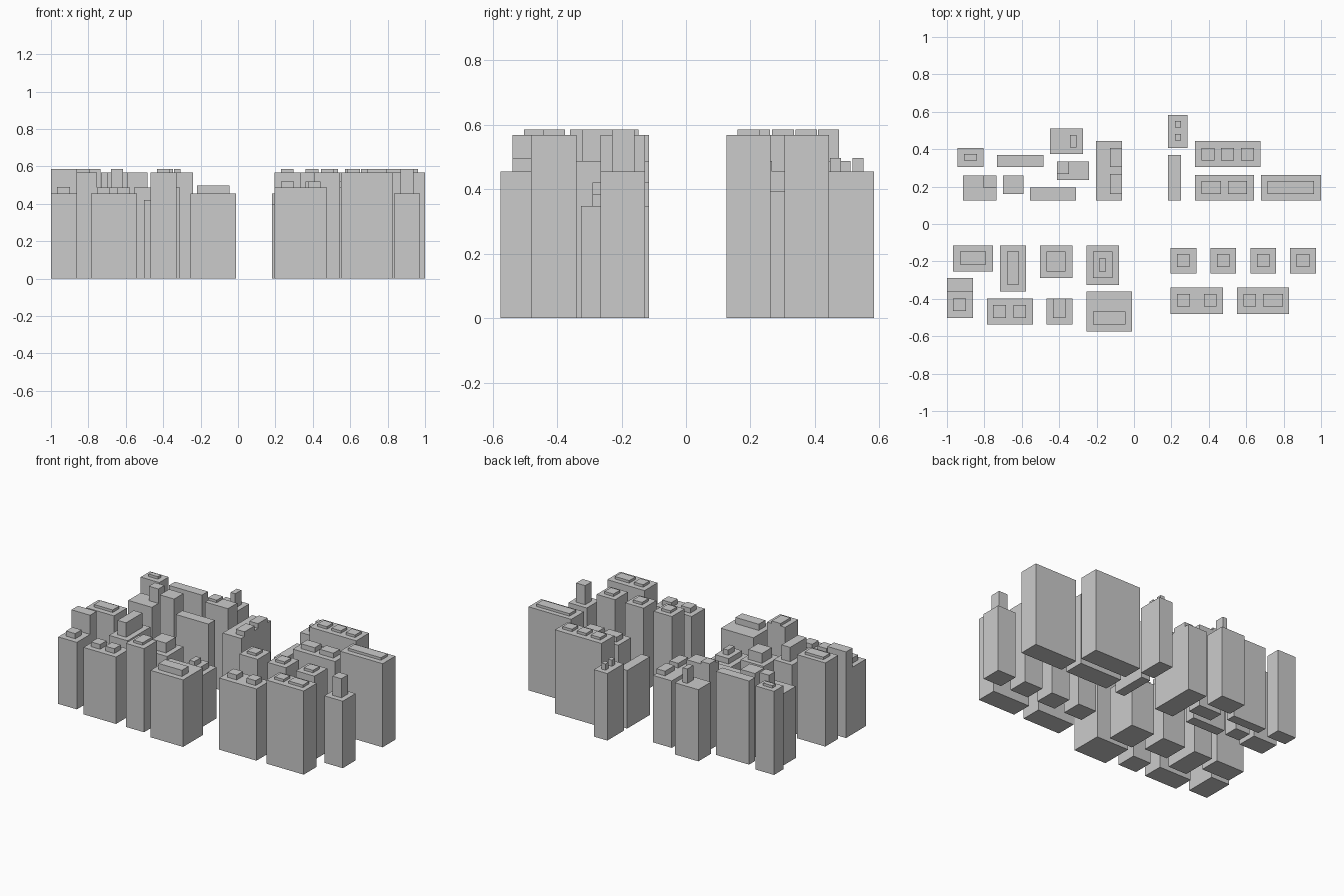
import bpy

if "Cube" in bpy.data.objects:
    bpy.data.objects.remove(bpy.data.objects["Cube"])


def box(name, x0, x1, y0, y1, z0, z1):
    """Axis-aligned block from its limits."""
    v = [(x, y, z) for z in (z0, z1) for x, y in ((x0, y0), (x1, y0), (x1, y1), (x0, y1))]
    f = [(3, 2, 1, 0), (4, 5, 6, 7), (0, 1, 5, 4), (1, 2, 6, 5), (2, 3, 7, 6), (3, 0, 4, 7)]
    me = bpy.data.meshes.new(name)
    me.from_pydata(v, [], f)
    ob = bpy.data.objects.new(name, me)
    bpy.context.collection.objects.link(ob)


def building(name, xs, ys, h, top=0, roofs=(), roof_y=None):
    """Tower of height h, with roof blocks (x ranges) sharing one y range."""
    box(name, *xs, *ys, 0, h)
    for i, rx in enumerate(roofs):
        box(f"{name}_roof_block_{i + 1}", *rx, *roof_y, h, top)


LOW, MID, HIGH, TOP = 0.455, 0.487, 0.568, 0.585

# Back left block
building("back_left_corner_tower", (-.945, -.805), (.305, .405), HIGH, TOP, [(-.91, -.84)], (.34, .373))
building("stepped_tower", (-.913, -.735), (.125, .26), MID, TOP, [(-.807, -.735)], (.195, .26))
building("back_slab", (-.733, -.485), (.305, .37), HIGH)
building("plain_tower", (-.70, -.592), (.16, .26), HIGH)
building("back_chimney_tower", (-.45, -.273), (.373, .51), MID, TOP, [(-.342, -.308)], (.41, .475))
building("corner_block_tower", (-.412, -.24), (.235, .335), HIGH, TOP, [(-.412, -.347)], (.267, .335))
building("front_slab", (-.555, -.31), (.125, .195), MID)
building("long_tower", (-.203, -.063), (.125, .443), LOW, MID, [(-.128, -.063)], (.305, .407))
box("long_tower_roof_block_2", -.128, -.063, .16, .267, LOW, MID)

# Back right block
building("twin_vent_tower", (.183, .285), (.407, .583), LOW, .497, [(.22, .25)], (.517, .55))
box("twin_vent_tower_roof_block_2", .22, .25, .447, .48, LOW, .497)
building("low_slab", (.183, .25), (.125, .37), .395)
building("triple_roof_tower", (.325, .675), (.305, .443), HIGH, TOP,
         [(.36, .43), (.465, .535), (.572, .642)], (.34, .407))
building("double_roof_tower", (.325, .642), (.125, .262), MID, .52,
         [(.36, .465), (.502, .605)], (.16, .23))
building("right_slab_tower", (.68, 1.0), (.125, .262), HIGH, TOP, [(.715, .963)], (.16, .23))

# Front left block
building("left_wide_tower", (-.967, -.755), (-.253, -.115), HIGH, TOP, [(-.93, -.79)], (-.217, -.147))
building("left_deep_tower", (-.717, -.578), (-.36, -.115), MID, TOP, [(-.68, -.615)], (-.323, -.147))
building("middle_square_tower", (-.503, -.33), (-.29, -.115), .42, MID, [(-.468, -.365)], (-.253, -.147))
building("tiered_tower", (-.255, -.08), (-.325, -.115), .348, .385, [(-.218, -.115)], (-.29, -.147))
box("tiered_tower_cap", -.187, -.15, -.255, -.185, .385, .42)
building("left_corner_tower", (-1, -.86), (-.502, -.36), LOW, .49, [(-.967, -.898)], (-.465, -.397))
building("left_corner_tower_tall_wing", (-1, -.86), (-.36, -.29), TOP)
building("front_double_tower", (-.785, -.54), (-.538, -.398), LOW, MID,
         [(-.753, -.685), (-.645, -.578)], (-.502, -.433))
building("front_narrow_tower", (-.467, -.33), (-.538, -.398), HIGH, TOP, [(-.433, -.365)], (-.502, -.398))
building("front_broad_tower", (-.255, -.01), (-.575, -.36), LOW, .497, [(-.22, -.045)], (-.538, -.467))

# Front right block: row of four, then two wide towers
for i, (x, h) in enumerate([(.195, HIGH), (.408, HIGH), (.622, HIGH), (.835, LOW)]):
    building(f"row_tower_{i + 1}", (x, x + .138), (-.265, -.127), h, TOP,
             [(x + .035, x + .103)], (-.23, -.16))
building("front_right_tower_1", (.195, .475), (-.48, -.34), MID, .52,
         [(.23, .3), (.373, .442)], (-.442, -.375))
building("front_right_tower_2", (.55, .83), (-.48, -.34), HIGH, TOP,
         [(.585, .653), (.69, .797)], (-.442, -.375))
